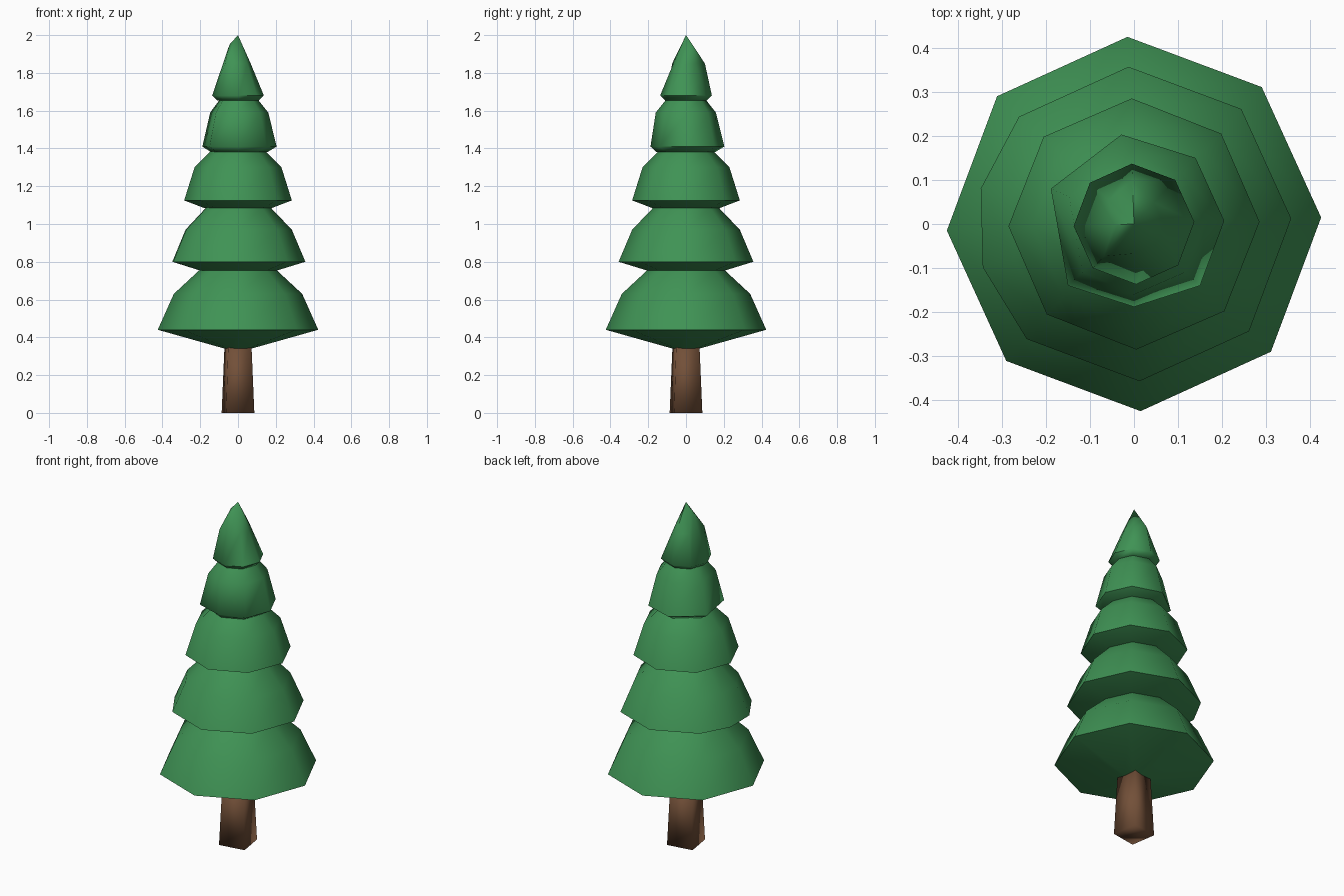
import bpy
import bmesh
from math import cos, sin, radians

if "Cube" in bpy.data.objects:
    bpy.data.objects.remove(bpy.data.objects["Cube"], do_unlink=True)


def make_material(name, color):
    mat = bpy.data.materials.new(name)
    mat.use_nodes = True
    mat.diffuse_color = (*color, 1)
    mat.node_tree.nodes["Principled BSDF"].inputs["Base Color"].default_value = (*color, 1)
    return mat


def loft(name, rings, angles, mat, apex=None, cap_top=False, sharp=None, tweak=None):
    """Skin rings of (radius, height) placed at the given angles."""
    bm = bmesh.new()
    loops = []
    for level, (radius, height) in enumerate(rings):
        loop = []
        for i, angle in enumerate(angles):
            r, z = (tweak or {}).get((level, i), (radius, height))
            a = radians(angle)
            loop.append(bm.verts.new((r * cos(a), r * sin(a), z)))
        loops.append(loop)
    n = len(angles)
    for low, high in zip(loops, loops[1:]):
        for i in range(n):
            j = (i + 1) % n
            bm.faces.new((low[i], low[j], high[j], high[i]))
    bm.faces.new(loops[0][::-1])
    if apex:
        tip = bm.verts.new(apex)
        for i in range(n):
            bm.faces.new((loops[-1][i], loops[-1][(i + 1) % n], tip))
    elif cap_top:
        bm.faces.new(loops[-1])
    mesh = bpy.data.meshes.new(name)
    bm.to_mesh(mesh)
    bm.free()
    mesh.materials.append(mat)
    obj = bpy.data.objects.new(name, mesh)
    bpy.context.collection.objects.link(obj)
    bpy.ops.object.select_all(action="DESELECT")
    obj.select_set(True)
    bpy.context.view_layer.objects.active = obj
    if sharp:
        bpy.ops.object.shade_smooth_by_angle(angle=radians(sharp))
    else:
        bpy.ops.object.shade_smooth()
    return obj


green = make_material("needle green", (0.05, 0.29, 0.09))
brown = make_material("bark brown", (0.17, 0.08, 0.04))

# Tapered square trunk, turned slightly
loft("trunk", [(0.107, 0), (0.088, 0.36)], [54 + 90 * i for i in range(4)], brown, cap_top=True)

# Regular octagon, plus two irregular outlines
octagon = [2 + 45 * i for i in range(8)]
blunt_side = [2, 47, 92, 137, 167, 196, 227, 272, 317]
seven_sided = [2, 47, 98, 157, 223, 270, 317]

# Branch tiers: underside, rim, shoulder and neck
loft("bottom_tier", [(0.07, 0.34), (0.425, 0.44), (0.34, 0.63), (0.2, 0.76)],
     octagon, green, sharp=65)
loft("lower_tier", [(0.21, 0.755), (0.357, 0.8), (0.285, 0.97), (0.17, 1.09)],
     blunt_side, green, sharp=65)
loft("middle_tier", [(0.18, 1.085), (0.285, 1.125), (0.23, 1.3), (0.145, 1.385)],
     [a - 1 for a in octagon], green, sharp=65)
loft("upper_tier", [(0.155, 1.38), (0.205, 1.41), (0.16, 1.59), (0.1, 1.665)],
     seven_sided, green, sharp=65, tweak={(1, 5): (0.188, 1.41)})

# Pointed crown with an uneven shoulder
loft("crown", [(0.11, 1.655), (0.137, 1.68), (0.067, 1.85)],
     octagon, green, apex=(0, 0, 2), sharp=65,
     tweak={(2, 2): (0.1, 1.85), (2, 3): (0.08, 1.85),
            (2, 4): (0.045, 1.95), (2, 5): (0.1, 1.85)})
